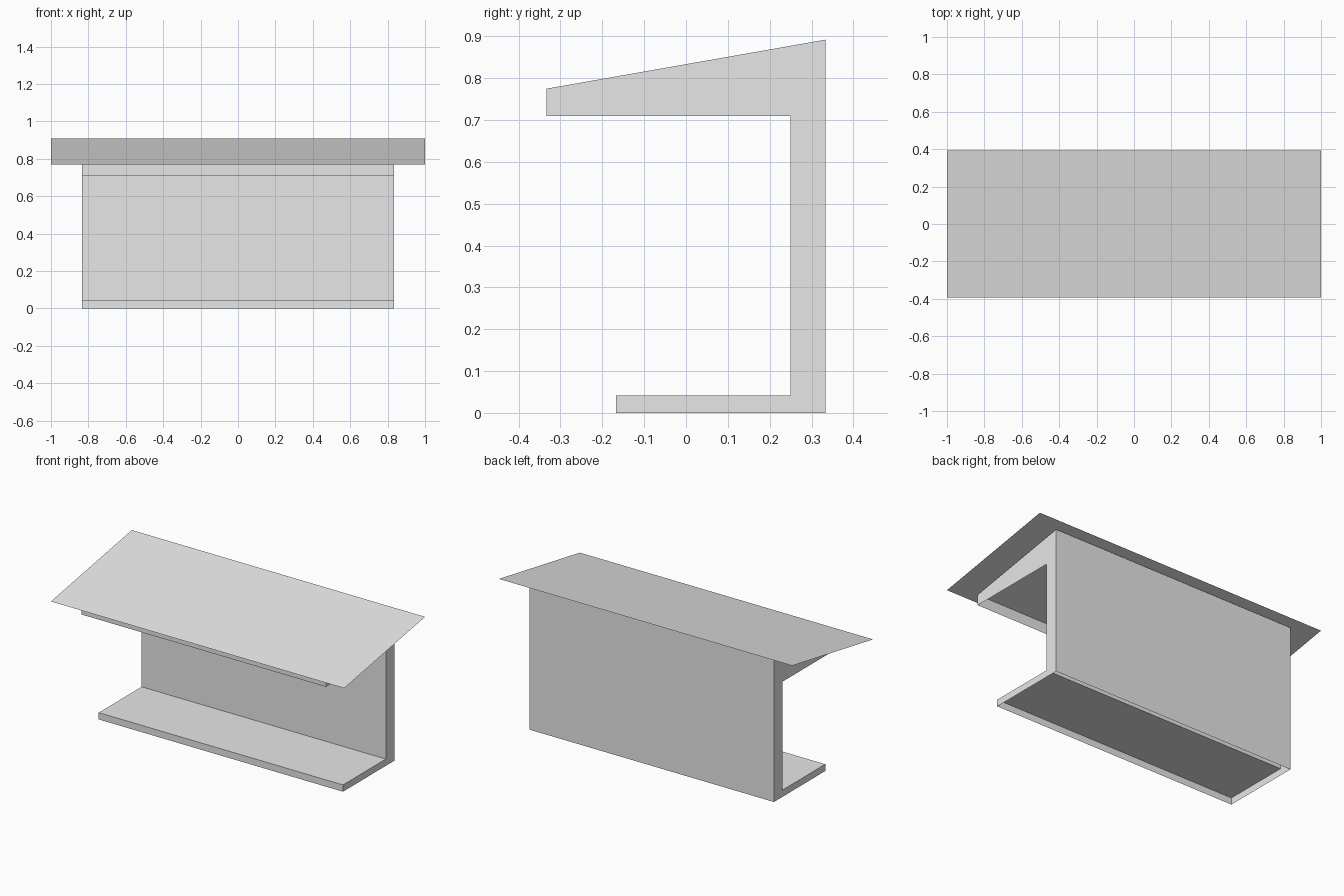
import bpy
import bmesh
from math import radians, cos, sin

cube = bpy.data.objects.get("Cube")
if cube:
    bpy.data.objects.remove(cube, do_unlink=True)

grey = bpy.data.materials.new("light_grey")
grey.use_nodes = True
colour = (0.8, 0.8, 0.8, 1)
grey.diffuse_color = colour
grey.node_tree.nodes["Principled BSDF"].inputs["Base Color"].default_value = colour


def add_object(name, bm):
    mesh = bpy.data.meshes.new(name)
    bm.to_mesh(mesh)
    bm.free()
    mesh.materials.append(grey)
    obj = bpy.data.objects.new(name, mesh)
    bpy.context.collection.objects.link(obj)
    return obj


# Stall body: side profile (y, z) extruded along x, left open underneath
half_width = 0.833
profile = [(-0.167, 0), (0.333, 0), (0.333, 0.892), (-0.333, 0.775),
           (-0.333, 0.71), (0.25, 0.71), (0.25, 0.042), (-0.167, 0.042)]
bm = bmesh.new()
end = bm.faces.new([bm.verts.new((-half_width, y, z)) for y, z in profile])
result = bmesh.ops.extrude_face_region(bm, geom=[end], use_keep_orig=True)
moved = [v for v in result["geom"] if isinstance(v, bmesh.types.BMVert)]
bmesh.ops.translate(bm, verts=moved, vec=(2 * half_width, 0, 0))
bmesh.ops.recalc_face_normals(bm, faces=bm.faces)
undersides = [f for f in bm.faces if f.normal.z < -0.9]
bmesh.ops.delete(bm, geom=undersides, context="FACES")
add_object("stall_body", bm)

# Roof: one thin sloping sheet that overhangs the body
slope = radians(10)
reach, rise = 0.4 * cos(slope), 0.4 * sin(slope)
middle = 0.839
bm = bmesh.new()
bm.faces.new([bm.verts.new((x, s * reach, middle + s * rise))
              for x, s in ((-1, -1), (1, -1), (1, 1), (-1, 1))])
add_object("roof_sheet", bm)
